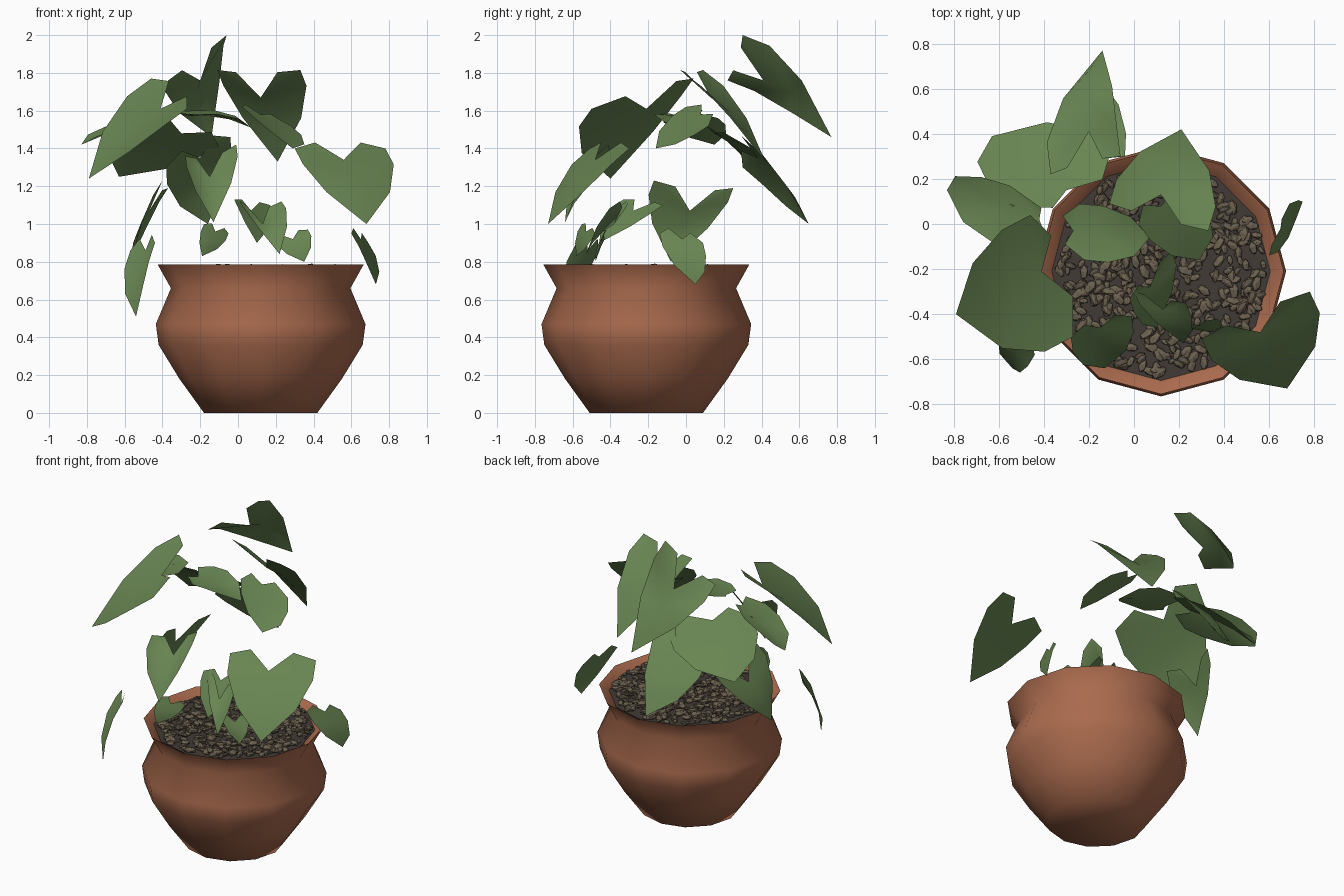
import bpy, bmesh, math, random
from mathutils import Vector, Matrix

if "Cube" in bpy.data.objects:
    bpy.data.objects.remove(bpy.data.objects["Cube"])

random.seed(4)
CX, CY = 0.12, -0.21      # pot axis


def material(name, rgb):
    m = bpy.data.materials.new(name)
    m.diffuse_color = (*rgb, 1)
    m.use_nodes = True
    m.node_tree.nodes["Principled BSDF"].inputs["Base Color"].default_value = m.diffuse_color
    return m


GREEN = material("leaf green", (0.14, 0.235, 0.085))
CLAY = material("terracotta", (0.40, 0.145, 0.075))
EARTH = material("dark earth", (0.055, 0.044, 0.037))
CHIP = material("bark chip", (0.15, 0.12, 0.08))


def finish(bm, name, mat, smooth=None):
    me = bpy.data.meshes.new(name)
    bm.to_mesh(me)
    bm.free()
    ob = bpy.data.objects.new(name, me)
    bpy.context.collection.objects.link(ob)
    me.materials.append(mat)
    if smooth:
        bpy.ops.object.select_all(action='DESELECT')
        ob.select_set(True)
        bpy.context.view_layer.objects.active = ob
        bpy.ops.object.shade_smooth_by_angle(angle=math.radians(smooth))
    return ob


def lathe(name, profile, sides, mat, smooth):
    bm = bmesh.new()
    rings = []
    for r, z in profile:
        rings.append([bm.verts.new((CX + r * math.cos(2 * math.pi * i / sides),
                                    CY + r * math.sin(2 * math.pi * i / sides), z))
                      for i in range(sides)])
    for a, b in zip(rings, rings[1:]):
        for i in range(sides):
            j = (i + 1) % sides
            bm.faces.new((a[i], a[j], b[j], b[i]))
    bm.faces.new(rings[0][::-1])
    bm.faces.new(rings[-1])
    return finish(bm, name, mat, smooth)


# Terracotta pot: outer wall, flared rim, inner wall down to the soil
lathe("pot", [(0.30, 0), (0.43, 0.18), (0.54, 0.36), (0.555, 0.47), (0.475, 0.66),
              (0.545, 0.785), (0.475, 0.74), (0.46, 0.70)], 12, CLAY, 100)

# Soil disc
lathe("soil", [(0.46, 0.71), (0.485, 0.75)], 12, EARTH, None)

# Loose bark chips scattered over the soil
bm = bmesh.new()
for k in range(480):
    r, a = 0.455 * math.sqrt(random.random()), random.uniform(0, 2 * math.pi)
    s = random.uniform(0.016, 0.030)
    rot = Matrix.Rotation(random.uniform(0, 6.28), 4, 'Z') @ Matrix.Rotation(random.uniform(-0.7, 0.7), 4, 'X')
    mat = (Matrix.Translation((CX + r * math.cos(a), CY + r * math.sin(a), random.uniform(0.754, 0.774)))
           @ rot @ Matrix.Diagonal((s * 1.4, s * 0.8, s * 0.5, 1)))
    bmesh.ops.create_icosphere(bm, subdivisions=1, radius=1, matrix=mat)
finish(bm, "bark_chips", CHIP)

# Heart-shaped leaf: half outline in (along midrib, toward lobe) coordinates
RIB = [(0, 0), (0.3, 0), (0.65, 0), (1, 0)]
EDGE = [(-0.18, 0.5), (0, 1), (0.3, 1.0), (0.68, 0.7)]
count = 0


def leaf(notch, tip, lobe_a, lobe_b, arch=0.3):
    global count
    count += 1
    n, t = Vector(notch), Vector(tip) - Vector(notch)
    up = t.cross(Vector(lobe_a) - Vector(lobe_b)).normalized()
    up = up if up.z > 0 else -up

    def point(u, w, v):   # affine outline plus a gentle arch along the midrib
        return n + t * u + w * v + up * (arch * t.length * max(u, 0) * (1 - u))

    bm = bmesh.new()
    m = [bm.verts.new(point(u, t, 0)) for u, v in RIB]
    for lobe in (lobe_a, lobe_b):
        w = Vector(lobe) - n
        e = [bm.verts.new(point(u, w, v)) for u, v in EDGE]
        for f in ((m[0], e[0], e[1]), (m[0], e[1], e[2], m[1]),
                  (m[1], e[2], e[3], m[2]), (m[2], e[3], m[3])):
            bm.faces.new(f)
    bmesh.ops.recalc_face_normals(bm, faces=bm.faces)
    bm.normal_update()
    if sum(f.normal.dot(up) * f.calc_area() for f in bm.faces) < 0:
        bmesh.ops.reverse_faces(bm, faces=bm.faces)
    finish(bm, "leaf_%02d" % count, GREEN, 90)


# Upper crown
leaf((-.20, .41, 1.76), (-.14, .77, 1.46), (-.37, .22, 1.76), (-.06, .30, 2.0), 0.6)
leaf((.12, .13, 1.67), (.21, .42, 1.33), (-.11, .09, 1.815), (.33, -.03, 1.815))
leaf((.12, .08, 1.58), (.29, -.16, 1.40), (.02, .0, 1.62), (.28, .12, 1.52), 0.1)
leaf((-.27, -.03, 1.57), (.07, -.06, 1.51), (-.24, .09, 1.60), (-.22, -.16, 1.58))
leaf((-.30, .15, 1.48), (-.63, .39, 1.25), (-.54, .08, 1.54), (-.10, .33, 1.41), 0.2)
leaf((-.42, .02, 1.56), (-.83, .15, 1.42), (-.55, .17, 1.56), (-.50, -.12, 1.54), 0.1)
leaf((-.41, -.21, 1.61), (-.79, -.40, 1.24), (-.46, .04, 1.77), (-.27, -.50, 1.61), 0.2)

# Middle leaves
leaf((-.20, .38, 1.35), (-.16, .65, 1.0), (-.38, .30, 1.30), (-.04, .30, 1.46))
leaf((-.15, -.46, 1.25), (-.13, -.64, 1.01), (-.28, -.50, 1.36), (-.01, -.41, 1.42))
leaf((.56, -.48, 1.34), (.68, -.73, 1.0), (.30, -.51, 1.40), (.78, -.30, 1.40))
leaf((-.47, .02, 1.07), (-.57, -.08, .80), (-.40, -.17, 1.23), (-.37, .25, 1.19))

# Low leaves around the rim
leaf((-.49, -.52, .86), (-.54, -.64, .51), (-.57, -.46, .86), (-.44, -.58, .90))
leaf((.65, -.02, .92), (.73, .05, .68), (.60, -.14, .95), (.69, .09, .90))
leaf((.13, -.38, 1.0), (.22, -.53, .84), (.0, -.30, 1.13), (.23, -.35, 1.12))
leaf((.07, -.28, 1.07), (.10, -.46, .90), (-.02, -.33, 1.13), (.17, -.12, 1.10))
leaf((.29, -.45, .92), (.35, -.48, .80), (.37, -.42, .97), (.19, -.43, .92))
leaf((-.12, -.53, .96), (-.19, -.58, .83), (-.18, -.55, 1.0), (-.05, -.48, .95))
